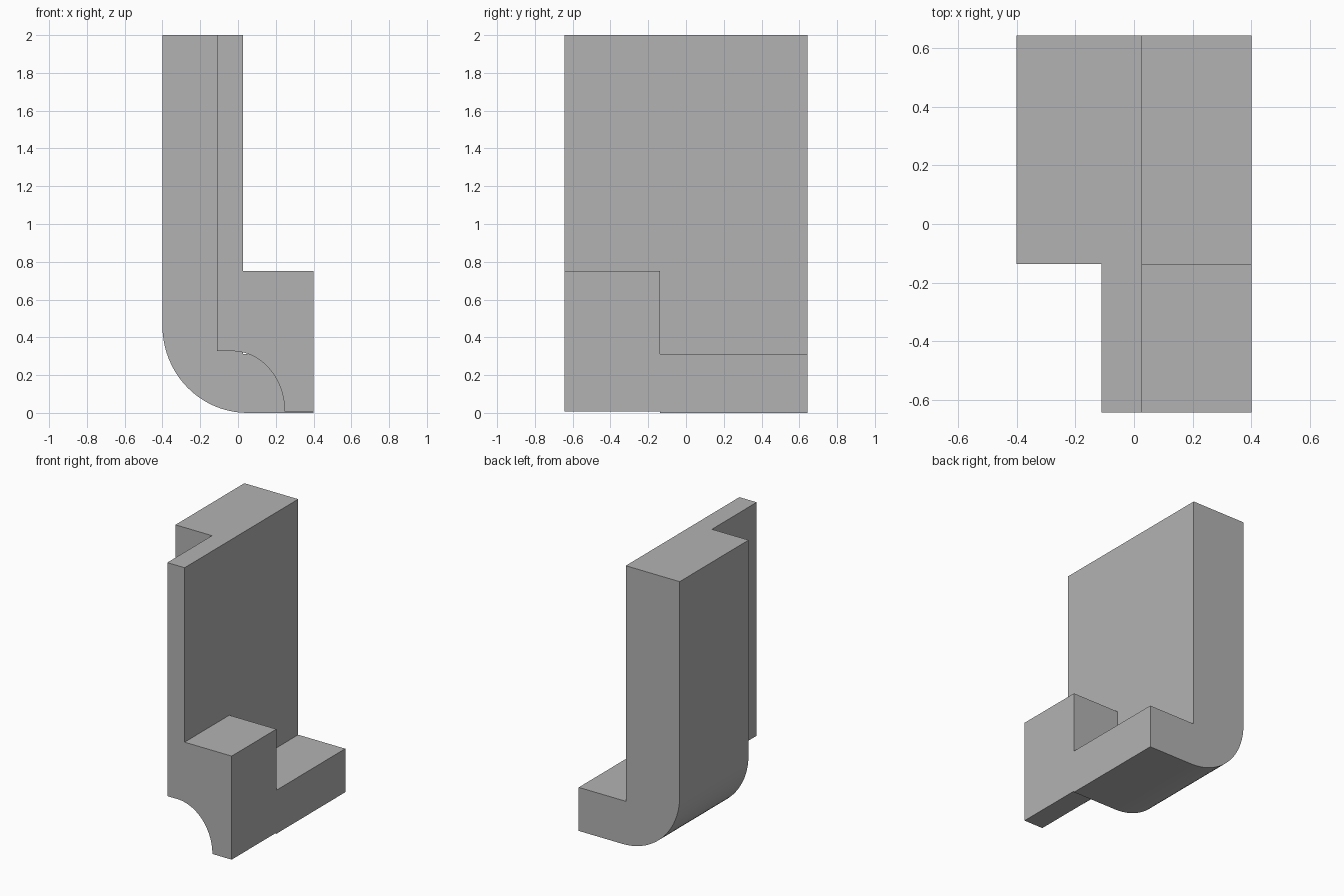
import bpy
import bmesh
from math import cos, sin, pi, radians

old = bpy.data.objects.get("Cube")
if old:
    bpy.data.objects.remove(old, do_unlink=True)

grey = bpy.data.materials.new("plain grey")
grey.use_nodes = True
grey.diffuse_color = (0.45, 0.45, 0.45, 1)
grey.node_tree.nodes["Principled BSDF"].inputs["Base Color"].default_value = (0.45, 0.45, 0.45, 1)

FRONT, STEP, BACK = -0.643, -0.137, 0.643   # depth of the two sections
RIGHT, WALL, LEFT = -0.4, 0.027, 0.4        # outer faces and wall face


def arc(cx, cz, rx, rz, start, end, steps=20):
    """Points of an elliptical arc in the x-z plane."""
    angles = [start + (end - start) * i / steps for i in range(steps + 1)]
    return [(cx + rx * cos(a), cz + rz * sin(a)) for a in angles]


def extrude_profile(name, profile, y0, y1):
    """Solid made by sweeping an x-z profile along y."""
    bm = bmesh.new()
    face = bm.faces.new([bm.verts.new((x, y0, z)) for x, z in profile])
    swept = bmesh.ops.extrude_face_region(bm, geom=[face])["geom"]
    verts = [v for v in swept if isinstance(v, bmesh.types.BMVert)]
    bmesh.ops.translate(bm, vec=(0, y1 - y0, 0), verts=verts)
    bmesh.ops.recalc_face_normals(bm, faces=bm.faces)
    mesh = bpy.data.meshes.new(name)
    bm.to_mesh(mesh)
    bm.free()
    mesh.materials.append(grey)
    obj = bpy.data.objects.new(name, mesh)
    bpy.context.collection.objects.link(obj)
    return obj


# Thick wall with a rounded heel and a low foot
wall_profile = [(LEFT, 0), (LEFT, 0.312), (WALL, 0.312), (WALL, 2), (RIGHT, 2)]
wall_profile += arc(0.05, 0.46, 0.45, 0.46, pi, 1.5 * pi)
bracket = extrude_profile("bracket", wall_profile, STEP, BACK)

# Thin wall with a taller foot and a concave cove underneath
lip_profile = [(LEFT, 0.008), (LEFT, 0.75), (WALL, 0.75), (WALL, 2), (-0.11, 2), (-0.11, 0.327)]
lip_profile += arc(-0.03, 0.008, 0.277, 0.319, pi / 2, 0)
lip = extrude_profile("front_lip", lip_profile, FRONT, STEP)

# Join both sections into one solid
bpy.ops.object.select_all(action='DESELECT')
bpy.context.view_layer.objects.active = bracket
bracket.select_set(True)
union = bracket.modifiers.new("union", 'BOOLEAN')
union.operation = 'UNION'
union.solver = 'EXACT'
union.object = lip
bpy.ops.object.modifier_apply(modifier=union.name)
bpy.data.objects.remove(lip, do_unlink=True)

# Merge coplanar faces and keep only the curves smooth
bm = bmesh.new()
bm.from_mesh(bracket.data)
bmesh.ops.dissolve_limit(bm, angle_limit=radians(0.5), verts=bm.verts, edges=bm.edges)
bm.to_mesh(bracket.data)
bm.free()
bpy.ops.object.shade_smooth_by_angle(angle=radians(30))
